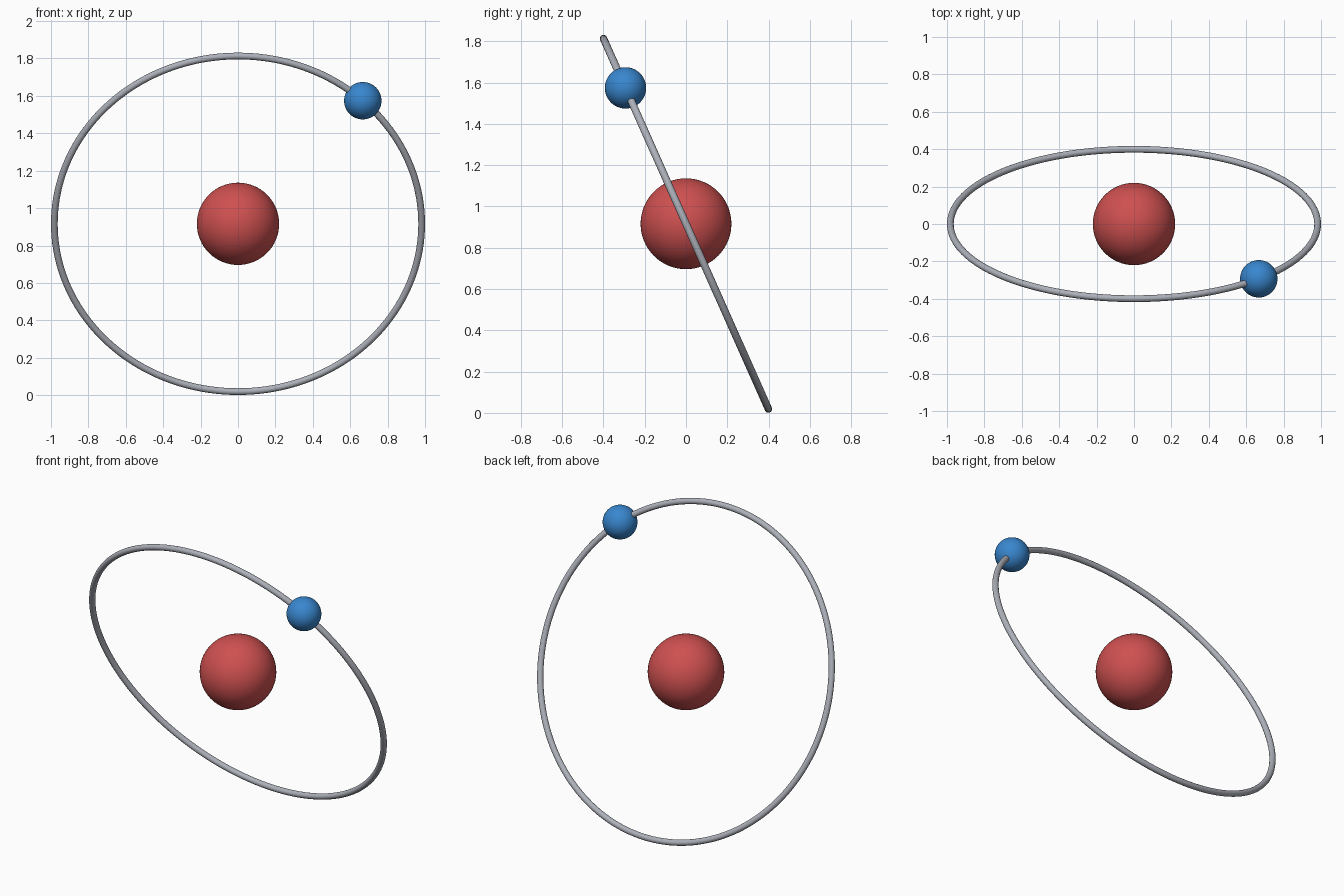
import bpy, math
from mathutils import Vector, Matrix

if "Cube" in bpy.data.objects:
    bpy.data.objects.remove(bpy.data.objects["Cube"])

CENTRE = Vector((0, 0, 0.916))
RING_R, TUBE_R = 0.982, 0.018
TILT = Matrix.Rotation(math.radians(114), 4, 'X')


def material(name, rgb):
    m = bpy.data.materials.new(name)
    m.diffuse_color = (*rgb, 1)
    m.use_nodes = True
    m.node_tree.nodes["Principled BSDF"].inputs["Base Color"].default_value = m.diffuse_color
    return m


def finish(name, mat):
    ob = bpy.context.object
    ob.name = name
    ob.data.materials.append(mat)
    bpy.ops.object.shade_smooth()
    return ob


def ball(name, radius, location, mat):
    bpy.ops.mesh.primitive_uv_sphere_add(segments=64, ring_count=32,
                                         radius=radius, location=location)
    return finish(name, mat)


red = material("red", (0.62, 0.08, 0.08))
blue = material("blue", (0.04, 0.24, 0.62))
grey = material("light_grey", (0.42, 0.44, 0.49))

# Large ball in the middle
ball("nucleus", 0.22, CENTRE, red)

# Tilted circular orbit
bpy.ops.mesh.primitive_torus_add(major_segments=160, minor_segments=20,
                                 major_radius=RING_R, minor_radius=TUBE_R,
                                 location=CENTRE, rotation=TILT.to_euler())
finish("orbit_ring", grey)

# Small ball threaded on the orbit
a = math.radians(47.2)
on_ring = TILT @ Vector((RING_R * math.cos(a), RING_R * math.sin(a), 0))
ball("orbiting_ball", 0.1, CENTRE + on_ring, blue)
